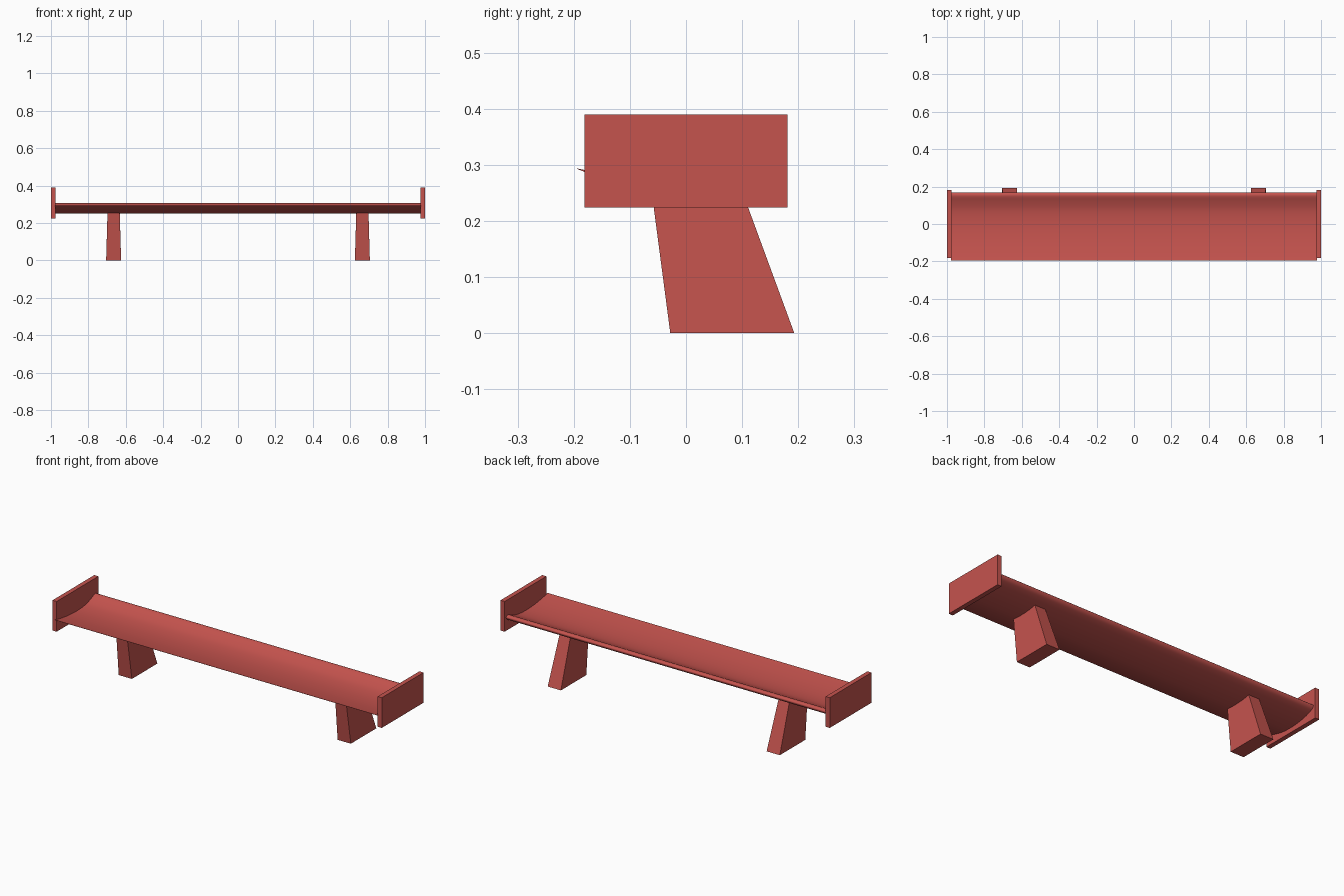
import bpy, bmesh, math
from mathutils import Vector

if "Cube" in bpy.data.objects:
    bpy.data.objects.remove(bpy.data.objects["Cube"])

red = bpy.data.materials.new("matte red")
red.diffuse_color = (0.56, 0.087, 0.076, 1)
red.use_nodes = True
red.node_tree.nodes["Principled BSDF"].inputs["Base Color"].default_value = red.diffuse_color


def make(name, verts, faces):
    mesh = bpy.data.meshes.new(name)
    mesh.from_pydata(verts, [], faces)
    bm = bmesh.new()
    bm.from_mesh(mesh)
    bmesh.ops.recalc_face_normals(bm, faces=bm.faces)
    bm.to_mesh(mesh)
    bm.free()
    mesh.materials.append(red)
    obj = bpy.data.objects.new(name, mesh)
    bpy.context.collection.objects.link(obj)
    return obj


def prism(name, ring_a, ring_b):
    """Solid between two matching rings of points."""
    n = len(ring_a)
    faces = [(i, (i + 1) % n, n + (i + 1) % n, n + i) for i in range(n)]
    faces += [tuple(range(n)), tuple(range(n, 2 * n))]
    return make(name, ring_a + ring_b, faces)


def smooth_path(pts, steps=3):
    """Catmull-Rom curve through the points, open ended."""
    p = [Vector(q) for q in [pts[0]] + pts + [pts[-1]]]
    out = []
    for a, b, c, d in zip(p, p[1:], p[2:], p[3:]):
        for k in range(steps):
            t = k / steps
            out.append(0.5 * (2 * b + (c - a) * t + (2 * a - 5 * b + 4 * c - d) * t * t
                              + (3 * b - a - 3 * c + d) * t ** 3))
    return out + [p[-1]]


# Wing: upturned aerofoil, sharp at -y and rounded at +y
profile = smooth_path([
    (-0.194, 0.2935), (-0.15, 0.285), (-0.08, 0.275), (0, 0.271), (0.07, 0.277),
    (0.115, 0.291), (0.14, 0.302), (0.153, 0.306), (0.163, 0.304), (0.168, 0.297),
    (0.163, 0.287), (0.15, 0.278), (0.115, 0.265), (0.06, 0.254), (0, 0.25),
    (-0.06, 0.253), (-0.13, 0.269), (-0.194, 0.2925)])
wing = prism("wing", [(-0.978, y, z) for y, z in profile],
             [(0.978, y, z) for y, z in profile])
bpy.context.view_layer.objects.active = wing
wing.select_set(True)
bpy.ops.object.shade_smooth_by_angle(angle=math.radians(40))

for side, s in (("left", -1), ("right", 1)):
    # End plate
    plate = [(-0.181, 0.224), (0.181, 0.224), (0.181, 0.39), (-0.181, 0.39)]
    prism(side + "_end_plate", [(s * 0.975, y, z) for y, z in plate],
          [(s * 1.0, y, z) for y, z in plate])
    # Tapered leaning leg, its top buried in the wing
    leg = [(-0.028, 0, 0.04), (0.193, 0, 0.04), (0.096, 0.264, 0.0325), (-0.062, 0.258, 0.0325)]
    prism(side + "_leg", [(s * 0.665 - w, y, z) for y, z, w in leg],
          [(s * 0.665 + w, y, z) for y, z, w in leg])
